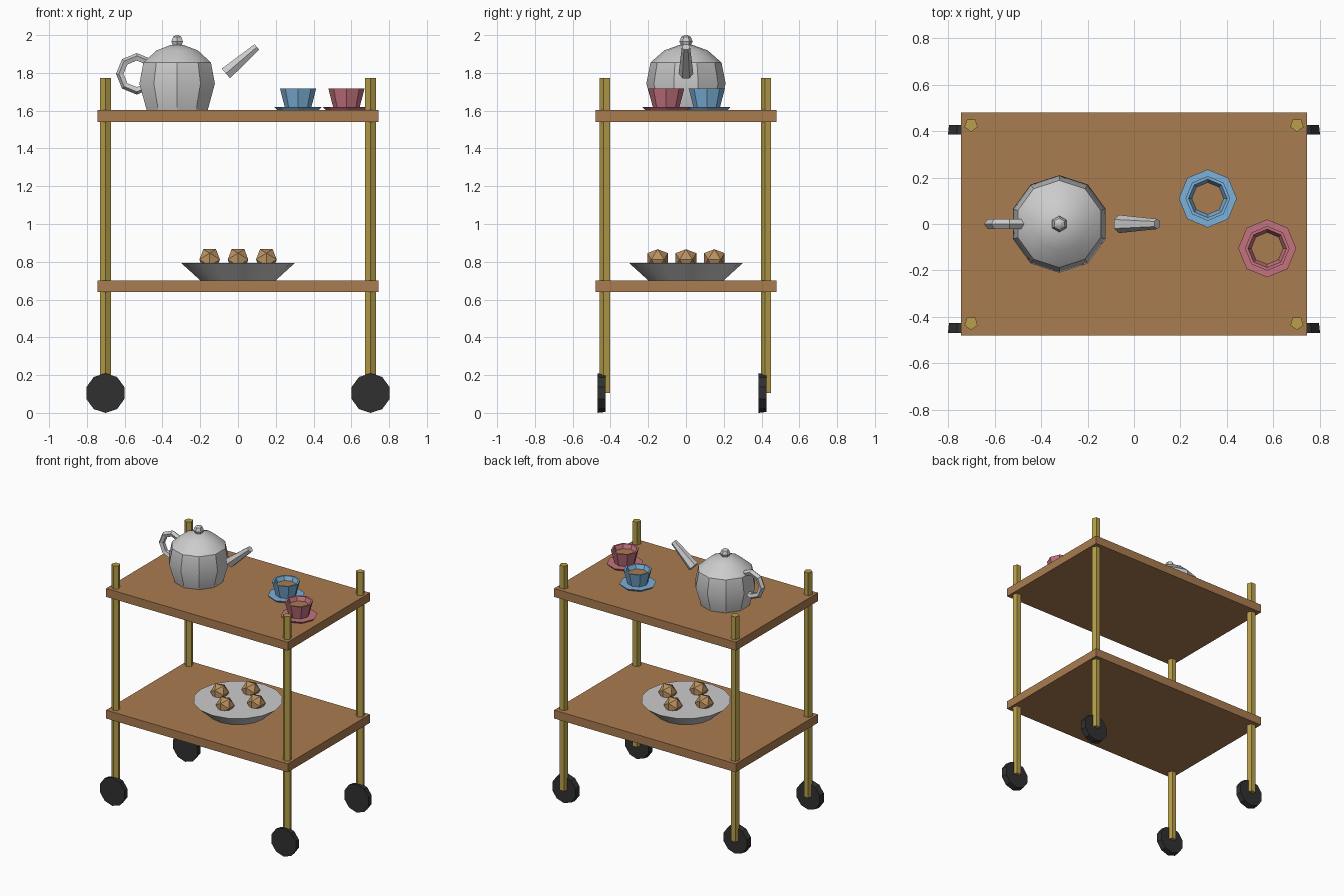
import bpy, bmesh, math
from mathutils import Matrix, Vector

if "Cube" in bpy.data.objects:
    bpy.data.objects.remove(bpy.data.objects["Cube"])


def material(name, rgb):
    m = bpy.data.materials.new(name)
    m.diffuse_color = (*rgb, 1)
    m.use_nodes = True
    m.node_tree.nodes["Principled BSDF"].inputs["Base Color"].default_value = m.diffuse_color
    return m


WOOD = material("wood", (0.40, 0.20, 0.08))
BRASS = material("brass", (0.48, 0.35, 0.07))
RUBBER = material("rubber", (0.03, 0.03, 0.03))
BLUE = material("blue_glaze", (0.20, 0.44, 0.70))
RED = material("red_glaze", (0.55, 0.17, 0.21))
TEA = material("tea", (0.40, 0.20, 0.08))
BUN = material("bun", (0.48, 0.28, 0.12))


def finish(name, bm, loc, mat=None, rot=(0, 0, 0), smooth=False):
    bmesh.ops.recalc_face_normals(bm, faces=bm.faces)
    me = bpy.data.meshes.new(name)
    bm.to_mesh(me)
    bm.free()
    ob = bpy.data.objects.new(name, me)
    ob.location, ob.rotation_euler = loc, rot
    if mat:
        me.materials.append(mat)
    bpy.context.collection.objects.link(ob)
    if smooth:
        bpy.ops.object.select_all(action='DESELECT')
        ob.select_set(True)
        bpy.context.view_layer.objects.active = ob
        bpy.ops.object.shade_smooth_by_angle(angle=math.radians(30))
    return ob


def lathe(name, profile, sides, loc, **kw):
    """Turn (radius, z) points round z, first corner on +y, ends capped."""
    bm = bmesh.new()
    rings = []
    for r, z in profile:
        angles = [2 * math.pi * i / sides for i in range(sides)]
        rings.append([bm.verts.new((r * math.sin(a), r * math.cos(a), z)) for a in angles])
    for a, b in zip(rings, rings[1:]):
        for i in range(sides):
            j = (i + 1) % sides
            bm.faces.new((a[i], a[j], b[j], b[i]))
    bm.faces.new(rings[0])
    bm.faces.new(rings[-1])
    return finish(name, bm, loc, **kw)


def box(name, size, loc, mat):
    bm = bmesh.new()
    bmesh.ops.create_cube(bm, size=1, matrix=Matrix.Diagonal((*size, 1)))
    return finish(name, bm, loc, mat)


# Shelves
TOP, LOW = 1.603, 0.702
for name, z in (("top_shelf", TOP), ("lower_shelf", LOW)):
    box(name, (1.49, 0.96, 0.062), (0, 0, z - 0.031), WOOD)

# Posts and wheels
for sx, side in ((-1, "left"), (1, "right")):
    for sy, end in ((-1, "front"), (1, "back")):
        x, y = 0.702 * sx, 0.427 * sy
        lathe(f"{end}_{side}_post", [(0.03, 0.105), (0.03, 1.772)], 5, (x, y, 0),
              mat=BRASS, rot=(0, 0, math.pi))
        lathe(f"{end}_{side}_wheel", [(0.1, 0), (0.105, 0.042)], 10, (x, y, 0.105),
              mat=RUBBER, rot=(math.pi / 2, 0, 0))

# Teapot
PX = -0.322
lathe("teapot_body", [(0.17, 0), (0.21, 0.14), (0.188, 0.252), (0.115, 0.316), (0.035, 0.345)],
      10, (PX, 0, TOP), smooth=True)
lathe("teapot_knob", [(0.008, -0.034), (0.025, -0.025), (0.035, 0), (0.025, 0.025), (0.008, 0.034)],
      6, (PX, 0, 1.966))
start, tip = Vector((-0.064, 0, 1.797)), Vector((0.1, 0, 1.937))
axis = tip - start
lathe("teapot_spout", [(0.039, 0), (0.022, axis.length)], 6, start,
      rot=(0, math.atan2(axis.x, axis.z), 0))
bpy.ops.mesh.primitive_torus_add(major_segments=8, minor_segments=5, major_radius=0.088,
                                 minor_radius=0.022, location=(-0.536, 0, 1.795),
                                 rotation=(math.pi / 2, 0, 0))
bpy.context.object.name = "teapot_handle"

# Cups on saucers
for color, mat, x, y in (("blue", BLUE, 0.318, 0.11), ("red", RED, 0.574, -0.105)):
    loc = (x, y, TOP)
    lathe(f"{color}_saucer", [(0.11, 0), (0.125, 0.016)], 8, loc, mat=mat)
    lathe(f"{color}_cup", [(0.07, 0.014), (0.096, 0.115), (0.083, 0.115), (0.066, 0.078)],
          8, loc, mat=mat)
    lathe(f"{color}_cup_tea", [(0.066, 0.07), (0.069, 0.086)], 8, loc, mat=TEA)

# Plate
lathe("plate", [(0.2, 0), (0.302, 0.092)], 16, (0, 0, LOW), smooth=True)

# Buns: twenty-sided lumps with an edge on top
PHI = (1 + 5 ** 0.5) / 2
for i in range(4):
    a = i * math.pi / 2
    bm = bmesh.new()
    for s in (-1, 1):
        for t in (-PHI, PHI):
            for co in ((s, 0, t), (0, t, s), (t, s, 0)):
                bm.verts.new(Vector(co) * 0.0337)
    bmesh.ops.convex_hull(bm, input=bm.verts)
    finish(f"bun_{i + 1}", bm, (0.15 * math.cos(a), 0.15 * math.sin(a), 0.812), BUN)
